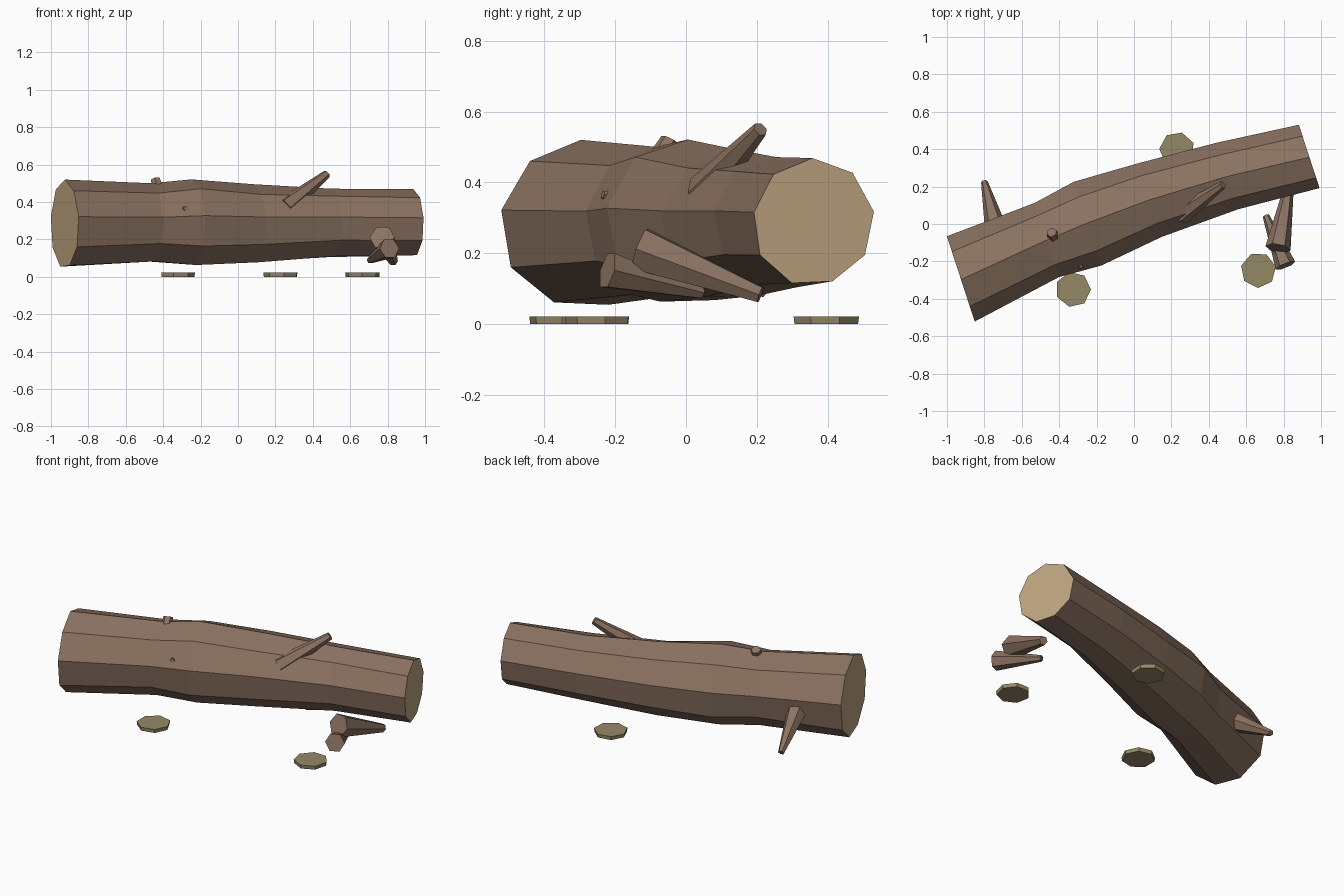
import bpy, bmesh, math
from mathutils import Vector

if "Cube" in bpy.data.objects:
    bpy.data.objects.remove(bpy.data.objects["Cube"])


def material(name, rgb):
    m = bpy.data.materials.new(name)
    m.diffuse_color = (*rgb, 1)
    m.use_nodes = True
    m.node_tree.nodes["Principled BSDF"].inputs["Base Color"].default_value = m.diffuse_color
    return m


BARK = material("bark", (0.26, 0.17, 0.12))
WOOD = material("cut_wood", (0.52, 0.38, 0.22))
CHIP = material("chip", (0.30, 0.25, 0.13))


def finish(name, bm, mats):
    bmesh.ops.recalc_face_normals(bm, faces=bm.faces)
    me = bpy.data.meshes.new(name)
    bm.to_mesh(me)
    bm.free()
    for m in mats:
        me.materials.append(m)
    ob = bpy.data.objects.new(name, me)
    bpy.context.collection.objects.link(ob)
    return ob


def loft(name, rings, mats, cap_index=0):
    """Skin a list of equal-length point rings and cap both ends."""
    bm = bmesh.new()
    loops = [[bm.verts.new(p) for p in ring] for ring in rings]
    n = len(loops[0])
    for a, b in zip(loops, loops[1:]):
        for i in range(n):
            j = (i + 1) % n
            bm.faces.new((a[i], a[j], b[j], b[i]))
    for end in (loops[0], loops[-1]):
        bm.faces.new(end).material_index = cap_index
    return finish(name, bm, mats)


# Log: nine-sided rings (centre, radius) along a gently bent axis
side = Vector((0.31, -0.95, 0))
up = Vector((0, 0, 1))
log_rings = [
    ((-0.925, -0.297, 0.280), 0.240),
    ((-0.465, -0.085, 0.282), 0.212),
    ((-0.250, 0.005, 0.285), 0.236),
    ((0.085, 0.130, 0.283), 0.212),
    ((0.500, 0.255, 0.287), 0.188),
    ((0.938, 0.357, 0.285), 0.180),
]
# Slight unevenness around the trunk, shared by the rings
bumps = [1.0, 0.98, 1.0, 1.02, 1.03, 1.03, 1.0, 0.97, 1.0]
points = []
for k, (c, r) in enumerate(log_rings):
    ring = []
    for i in range(9):
        a = math.radians(10 + 40 * i)
        rr = r * bumps[(i + 2 * k) % 9]
        ring.append(Vector(c) + side * rr * math.cos(a) + up * rr * math.sin(a))
    points.append(ring)
loft("log", points, [BARK, WOOD], 1)


def branch(name, start, end, r0, r1, sides=6):
    """Tapered straight branch between two points."""
    start, end = Vector(start), Vector(end)
    d = (end - start).normalized()
    u = d.cross(up).normalized()
    v = u.cross(d)
    rings = []
    for c, r in ((start, r0), (end, r1)):
        rings.append([c + r * (u * math.cos(t) + v * math.sin(t))
                      for t in (2 * math.pi * i / sides for i in range(sides))])
    loft(name, rings, [BARK])


# Branch stubs growing from the log
branch("upper_branch", (0.25, 0.05, 0.37), (0.475, 0.21, 0.55), 0.055, 0.022)
branch("top_stub", (-0.42, -0.09, 0.43), (-0.44, -0.045, 0.52), 0.042, 0.027)
branch("rear_branch", (-0.735, -0.04, 0.26), (-0.80, 0.225, 0.09), 0.062, 0.018)
branch("front_stub", (-0.30, -0.19, 0.355), (-0.28, -0.235, 0.366), 0.022, 0.012)

# Broken branch pieces at the right end
branch("broken_branch_large", (0.77, -0.13, 0.212), (0.83, 0.21, 0.083), 0.068, 0.025)
branch("broken_branch_small", (0.81, -0.222, 0.152), (0.705, 0.045, 0.088), 0.056, 0.018)

# Flat seven-sided chips on the ground
for k, (x, y) in enumerate([(-0.325, -0.35), (0.665, -0.247), (0.23, 0.397)]):
    rings = []
    for z, r in ((0.0, 0.092), (0.022, 0.095)):
        rings.append([Vector((x + r * math.cos(t), y + r * math.sin(t), z))
                      for t in (0.2 * k + 2 * math.pi * i / 7 for i in range(7))])
    loft(f"ground_chip_{k + 1}", rings, [CHIP])
